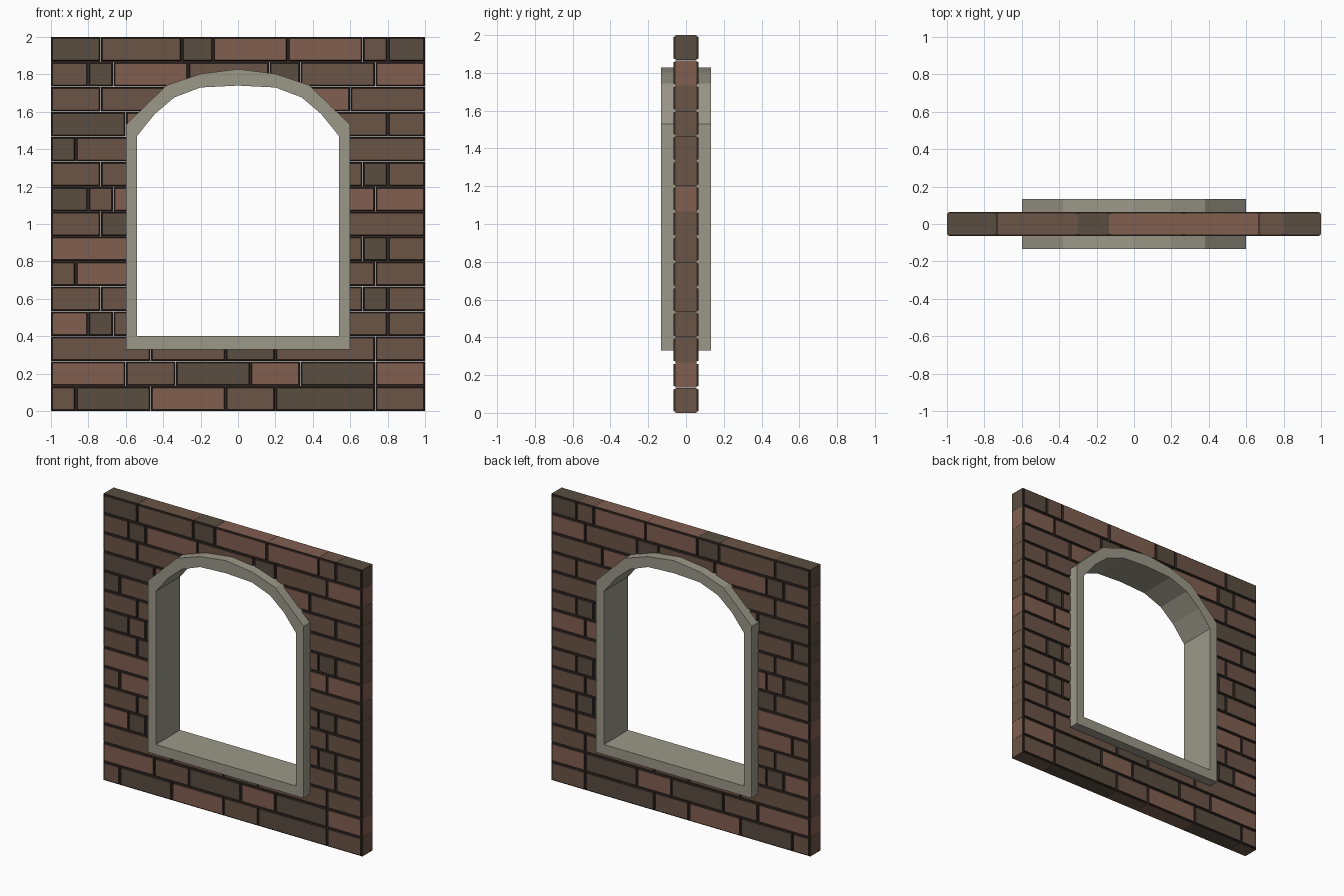
import bpy, bmesh

if "Cube" in bpy.data.objects:
    bpy.data.objects.remove(bpy.data.objects["Cube"])

def material(name, rgb):
    m = bpy.data.materials.new(name)
    m.diffuse_color = (*rgb, 1)
    m.use_nodes = True
    m.node_tree.nodes["Principled BSDF"].inputs["Base Color"].default_value = m.diffuse_color
    return m

COLOURS = {'D': 0, 'B': 1, 'R': 2}
BRICK_MATS = [material("dark_brick", (0.100, 0.075, 0.051)),
              material("brown_brick", (0.150, 0.089, 0.063)),
              material("red_brick", (0.220, 0.114, 0.080)),
              material("mortar", (0.035, 0.024, 0.018))]
STONE = material("stone", (0.33, 0.315, 0.25))
U = 1 / 15            # layout unit: half a brick course
ROW = 2 / 15          # course height

def make_object(name, bm, mats):
    bmesh.ops.recalc_face_normals(bm, faces=bm.faces)
    me = bpy.data.meshes.new(name)
    bm.to_mesh(me)
    bm.free()
    for m in mats:
        me.materials.append(m)
    ob = bpy.data.objects.new(name, me)
    bpy.context.collection.objects.link(ob)
    return ob

# Brick courses from the ground up: joint positions (in units) and colours
COURSES = [
    ([-13, -7, -1, 3, 11], "BDRBDB"),
    ([-9, -5, 1, 5, 11], "RBDRDR"),
    ([-7, -1, 3, 11], "BBDBB"),
    ([-12, -10, 0, 12], "RDBBB"),
    ([-11, 0, 10, 12], "BBBDB"),
    ([-13, 0, 11], "BRBB"),
    ([0, 10, 12], "RBDB"),
    ([-11, 0], "BDB"),
    ([-12, -10, 0, 11], "DBRRR"),
    ([-11, 0, 10, 12], "BBBDB"),
    ([-13, 0], "DBB"),
    ([-9, 0, 12], "DRBB"),
    ([-11, 0, 9], "BBRB"),
    ([-12, -10, -4, 2.5, 5, 11], "BDRBDBR"),
    ([-11, -4.5, -2, 4, 10, 12], "DBDRRBD"),
]

def add_brick(bm, x0, x1, z0, z1, mat):
    """Brick with raised front and back faces surrounded by a mortar ledge."""
    def ring(y, d):
        return [bm.verts.new((x, y, z)) for x, z in
                ((x0 + d, z0 + d), (x1 - d, z0 + d), (x1 - d, z1 - d), (x0 + d, z1 - d))]
    e, g = 0.0006, 0.006
    rings = [ring(-0.065, g + 0.003), ring(-0.055, g), ring(-0.055, e),
             ring(0.055, e), ring(0.055, g), ring(0.065, g + 0.003)]
    kinds = [3, 3, mat, 3, 3]
    for a, b, k in zip(rings, rings[1:], kinds):
        for i in range(4):
            j = (i + 1) % 4
            bm.faces.new((a[i], a[j], b[j], b[i])).material_index = k
    bm.faces.new(rings[0]).material_index = mat
    bm.faces.new(rings[-1]).material_index = mat

bm = bmesh.new()
for r, (joints, cols) in enumerate(COURSES):
    xs = [-15] + joints + [15]
    for a, b, c in zip(xs, xs[1:], cols):
        add_brick(bm, a * U, b * U, r * ROW, (r + 1) * ROW, COLOURS[c])
wall = make_object("brick_wall", bm, BRICK_MATS)

# Arched window profiles (right half, mirrored)
def mirrored(half):
    return half + [(-x, z) for x, z in reversed(half) if x > 0]

OUTER = mirrored([(0.6, 0.33), (0.6, 1.53), (0.49, 1.637), (0.38, 1.743), (0.2, 1.803), (0, 1.828)])
INNER = mirrored([(0.54, 0.40), (0.54, 1.47), (0.445, 1.588), (0.34, 1.677), (0.2, 1.73), (0, 1.74)])
MIDDLE = [((a + c) / 2, (b + d) / 2) for (a, b), (c, d) in zip(OUTER, INNER)]

# Cutter for the window opening
bm = bmesh.new()
face = bm.faces.new([bm.verts.new((x, -0.3, z)) for x, z in MIDDLE])
ext = bmesh.ops.extrude_face_region(bm, geom=[face])
bmesh.ops.translate(bm, vec=(0, 0.6, 0),
                    verts=[v for v in ext['geom'] if isinstance(v, bmesh.types.BMVert)])
cutter = make_object("opening_cutter", bm, [STONE])
cutter.hide_render = True
cutter.hide_set(True)
cut = wall.modifiers.new("window_opening", 'BOOLEAN')
cut.operation = 'DIFFERENCE'
cut.solver = 'EXACT'
cut.object = cutter

# Stone window surround
bm = bmesh.new()
loops = [[bm.verts.new((x, y, z)) for x, z in prof]
         for prof, y in ((OUTER, -0.133), (OUTER, 0.133), (INNER, 0.133), (INNER, -0.133))]
n = len(OUTER)
for k in range(4):
    a, b = loops[k], loops[(k + 1) % 4]
    for i in range(n):
        j = (i + 1) % n
        bm.faces.new((a[i], a[j], b[j], b[i]))
make_object("window_surround", bm, [STONE])
